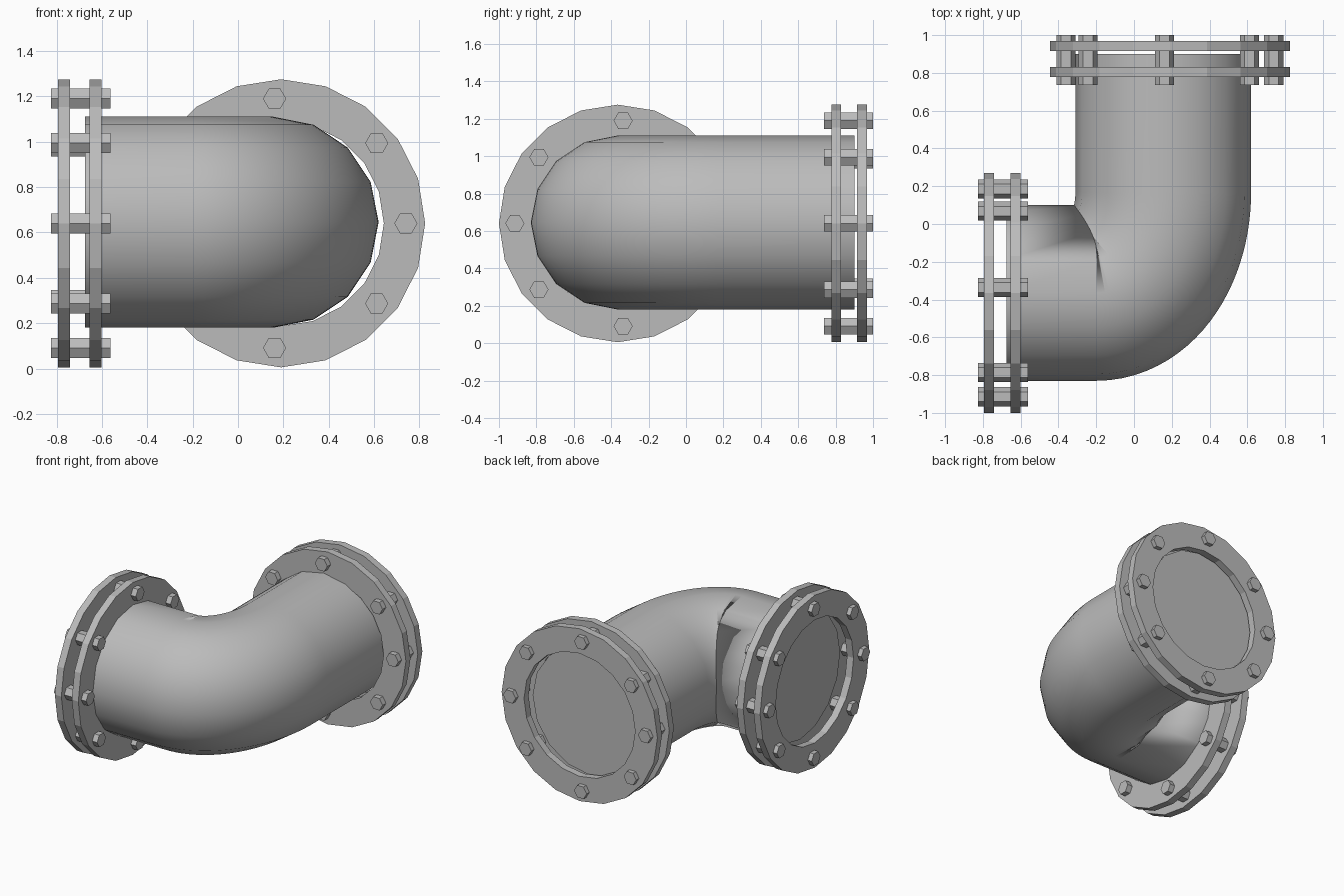
import bpy, bmesh
from math import pi, cos, sin, radians
from mathutils import Vector

if "Cube" in bpy.data.objects:
    bpy.data.objects.remove(bpy.data.objects["Cube"])

Z = 0.64
UP = Vector((0, 0, 1))
PIPE_R, FLANGE_R, HOLE_R, BOLT_CIRCLE, BOLT_R = 0.465, 0.635, 0.453, 0.55, 0.051

steel = bpy.data.materials.new("steel grey")
steel.use_nodes = True
colour = (0.5, 0.5, 0.5, 1)
steel.diffuse_color = colour
steel.node_tree.nodes["Principled BSDF"].inputs["Base Color"].default_value = colour


def finish(name, bm):
    bmesh.ops.recalc_face_normals(bm, faces=bm.faces)
    mesh = bpy.data.meshes.new(name)
    bm.to_mesh(mesh)
    bm.free()
    mesh.materials.append(steel)
    obj = bpy.data.objects.new(name, mesh)
    bpy.context.collection.objects.link(obj)
    return obj


def ring(bm, centre, side, radius, count):
    """Circle of vertices in the plane of side and up."""
    return [bm.verts.new(centre + radius * (side * cos(2 * pi * i / count) + UP * sin(2 * pi * i / count)))
            for i in range(count)]


def bridge(bm, a, b, smooth=False):
    n = len(a)
    for i in range(n):
        j = (i + 1) % n
        bm.faces.new((a[i], a[j], b[j], b[i])).smooth = smooth


# Pipe: straight arm, elliptical bend, straight arm, closed at both ends
def build_pipe():
    bm = bmesh.new()
    zc = Z + 0.005
    start, end = Vector((-0.2, -0.365, zc)), Vector((0.155, 0.17, zc))
    rx, ry = end.x - start.x, end.y - start.y
    stations = [(Vector((-0.675, start.y, zc)), Vector((0, -1, 0)))]
    steps = 24
    for k in range(steps + 1):
        t = pi / 2 * k / steps
        point = Vector((start.x + rx * sin(t), end.y - ry * cos(t), zc))
        tangent = Vector((rx * cos(t), ry * sin(t), 0)).normalized()
        stations.append((point, Vector((tangent.y, -tangent.x, 0))))
    stations.append((Vector((end.x, 0.9, zc)), Vector((1, 0, 0))))
    rings = [ring(bm, p, s, PIPE_R, 16) for p, s in stations]
    for a, b in zip(rings, rings[1:]):
        bridge(bm, a, b, True)
    bm.faces.new(rings[0])
    bm.faces.new(rings[-1])
    finish("elbow_pipe", bm)


# Flange: flat ring with twenty sides
def build_flange(name, centre, side, axis, near, far):
    bm = bmesh.new()
    loops = [ring(bm, centre + axis * d, side, r, 20)
             for d, r in ((near, FLANGE_R), (far, FLANGE_R), (far, HOLE_R), (near, HOLE_R))]
    for i in range(4):
        bridge(bm, loops[i], loops[(i + 1) % 4])
    finish(name, bm)


# Bolts: hexagonal bars through both flanges
def build_bolts(name, centre, side, axis, near, far):
    for n, angle in enumerate((0, 40, 93, 142, 180, -142, -93, -40)):
        a = radians(angle)
        spot = centre + BOLT_CIRCLE * (side * cos(a) + UP * sin(a))
        bm = bmesh.new()
        low = ring(bm, spot + axis * near, side, BOLT_R, 6)
        high = ring(bm, spot + axis * far, side, BOLT_R, 6)
        bridge(bm, low, high)
        bm.faces.new(low)
        bm.faces.new(high)
        finish(f"{name}_bolt_{n + 1}", bm)


build_pipe()

# Each joint: name, centre on its axis, sideways direction, outward axis, offset
joints = (
    ("right", Vector((0, -0.365, Z)), Vector((0, -1, 0)), Vector((-1, 0, 0)), -0.175),
    ("back", Vector((0.19, 0, Z)), Vector((1, 0, 0)), Vector((0, 1, 0)), 0),
)
for name, centre, side, axis, shift in joints:
    base = centre + axis * shift
    build_flange(name + "_inner_flange", base, side, axis, 0.777, 0.83)
    build_flange(name + "_outer_flange", base, side, axis, 0.915, 0.968)
    build_bolts(name, base, side, axis, 0.737, 1.0)
